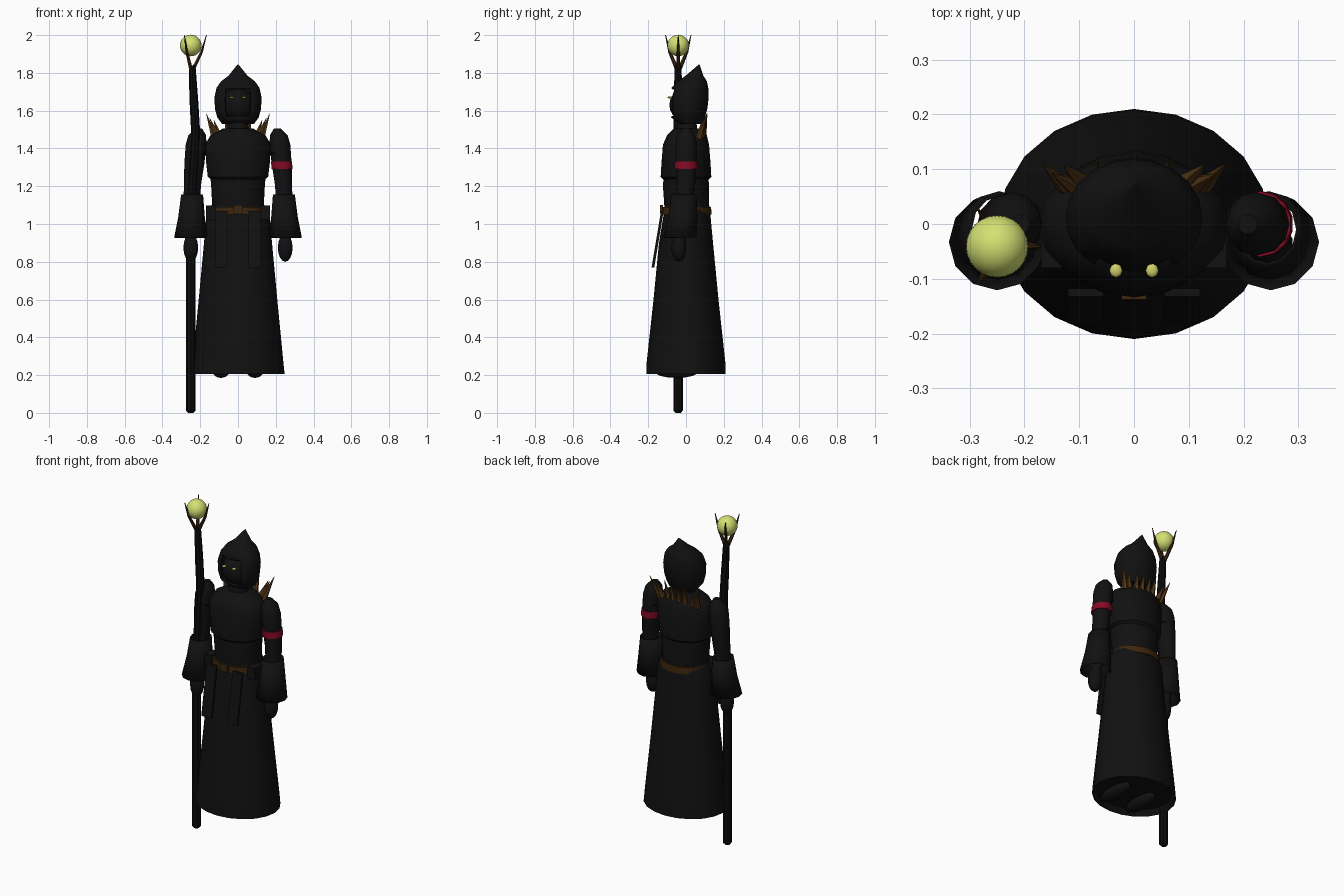
import bpy, bmesh, math
from mathutils import Vector


def material(name, rgb):
    m = bpy.data.materials.new(name)
    m.diffuse_color = (*rgb, 1)
    return m


CLOTH = material("black cloth", (0.0055, 0.0055, 0.0055))
SHADE = material("staff black", (0.0035, 0.0035, 0.0035))
LEATHER = material("brown leather", (0.045, 0.019, 0.004))
HORN = material("brown horn", (0.095, 0.040, 0.009))
RED = material("red band", (0.24, 0.003, 0.018))
GLOW = material("pale yellow green", (0.66, 0.75, 0.17))
EYE = material("yellow eyes", (0.62, 0.62, 0.14))


def finish(bm, name, mat, angle=40):
    bmesh.ops.recalc_face_normals(bm, faces=bm.faces)
    me = bpy.data.meshes.new(name)
    bm.to_mesh(me)
    bm.free()
    me.materials.append(mat)
    ob = bpy.data.objects.new(name, me)
    bpy.context.collection.objects.link(ob)
    if angle:
        bpy.ops.object.select_all(action='DESELECT')
        ob.select_set(True)
        bpy.context.view_layer.objects.active = ob
        bpy.ops.object.shade_smooth_by_angle(angle=math.radians(angle))
    return ob


def loft(name, mat, rings, n=16, caps=True, angle=40, side=1, skip=None):
    """Skin elliptical rings (x, y, z, rx, ry); skip drops faces by centre."""
    bm = bmesh.new()
    rows = []
    for x, y, z, rx, ry in rings:
        rows.append([bm.verts.new((side * (x + rx * math.sin(2 * math.pi * i / n)),
                                   y + ry * math.cos(2 * math.pi * i / n), z))
                     for i in range(n)])
    for a, b in zip(rows, rows[1:]):
        for i in range(n):
            j = (i + 1) % n
            bm.faces.new((a[i], a[j], b[j], b[i]))
    if caps:
        bm.faces.new(rows[0])
        bm.faces.new(rows[-1])
    if skip:
        drop = [f for f in bm.faces if skip(f.calc_center_median())]
        bmesh.ops.delete(bm, geom=drop, context='FACES')
    return finish(bm, name, mat, angle)


def ball(name, mat, centre, size, seg=16, rings=10):
    bm = bmesh.new()
    bmesh.ops.create_uvsphere(bm, u_segments=seg, v_segments=rings, radius=1)
    for v in bm.verts:
        v.co = Vector(centre) + Vector([a * b for a, b in zip(v.co, size)])
    return finish(bm, name, mat, 60)


def box(name, mat, centre, size, shift=0.0):
    """Box whose lower edge is shifted along y by shift."""
    bm = bmesh.new()
    bmesh.ops.create_cube(bm, size=1)
    for v in bm.verts:
        low = v.co.z < 0
        v.co = Vector(centre) + Vector([a * b for a, b in zip(v.co, size)])
        v.co.y += shift if low else 0
    return finish(bm, name, mat, 0)


def spike(name, mat, base, tip, r1, r2=0.001, n=6):
    bm = bmesh.new()
    base, tip = Vector(base), Vector(tip)
    d = tip - base
    bmesh.ops.create_cone(bm, cap_ends=True, segments=n, radius1=r1, radius2=r2, depth=d.length)
    q = Vector((0, 0, 1)).rotation_difference(d)
    for v in bm.verts:
        v.co = q @ v.co + (base + tip) / 2
    return finish(bm, name, mat)


# Long robe skirt with a hem, and the boots under it
loft("robe_skirt", CLOTH, [
    (0, 0, 0.235, 0.22, 0.185), (0, 0, 0.205, 0.247, 0.21), (0, 0, 0.27, 0.24, 0.208),
    (0, 0, 0.60, 0.208, 0.172), (0, 0, 0.90, 0.18, 0.143),
    (0, 0.005, 1.04, 0.168, 0.125), (0, 0.005, 1.10, 0.14, 0.118)], n=20)
for s in (-1, 1):
    ball("boot", CLOTH, (s * 0.09, -0.05, 0.222), (0.045, 0.12, 0.037), 12, 8)

# Torso, chest wrap and neck
loft("torso", CLOTH, [
    (0, 0.005, 1.07, 0.135, 0.118), (0, 0, 1.20, 0.142, 0.122),
    (0, 0, 1.30, 0.15, 0.115), (0, 0, 1.38, 0.15, 0.105)])
loft("chest_wrap", CLOTH, [
    (0, 0, 1.235, 0.14, 0.12), (0, 0, 1.25, 0.16, 0.134), (0, 0, 1.32, 0.168, 0.13),
    (0, 0, 1.42, 0.175, 0.122), (0, 0.005, 1.47, 0.145, 0.105),
    (0, 0.01, 1.505, 0.08, 0.075)])
loft("neck", CLOTH, [(0, 0.005, 1.49, 0.06, 0.055), (0, 0.005, 1.60, 0.045, 0.045)], 12)

# Belt, buckle, pouches and two hanging front strips
loft("belt", LEATHER, [(0, 0.003, 1.05, 0.15, 0.132), (0, 0.003, 1.09, 0.148, 0.130)], 20)
box("buckle", LEATHER, (0, -0.13, 1.077), (0.045, 0.015, 0.045))
for s in (-1, 1):
    box("belt_pouch", CLOTH, (s * 0.145, -0.045, 1.06), (0.05, 0.07, 0.075))
    box("front_strip", CLOTH, (s * 0.088, -0.125, 0.92), (0.065, 0.014, 0.30), -0.05)

# Arms, open flared sleeves and hands
for s in (-1, 1):
    loft("arm", CLOTH, [
        (0.205, 0, 1.37, 0.035, 0.045), (0.205, 0, 1.375, 0.04, 0.05)], 12, side=s)
    loft("upper_arm", CLOTH, [
        (0.25, -0.03, 0.90, 0.028, 0.028), (0.247, -0.012, 1.10, 0.042, 0.045),
        (0.24, 0, 1.22, 0.046, 0.050), (0.231, 0, 1.32, 0.053, 0.056),
        (0.222, 0, 1.42, 0.055, 0.058), (0.216, 0, 1.47, 0.047, 0.048),
        (0.208, 0, 1.505, 0.018, 0.018)], 12, side=s)
    sleeve = loft("sleeve", CLOTH, [
        (0.250, -0.033, 0.928, 0.088, 0.088), (0.246, -0.018, 1.04, 0.070, 0.078),
        (0.243, -0.010, 1.155, 0.058, 0.066)], 12, caps=False, side=s)
    mod = sleeve.modifiers.new("thickness", 'SOLIDIFY')
    mod.thickness = 0.005
    ball("hand", CLOTH, (s * 0.25, -0.038, 0.875), (0.041, 0.04, 0.075), 10, 8)
loft("arm_band", RED, [(0.234, 0, 1.29, 0.057, 0.060), (0.230, 0, 1.33, 0.057, 0.060)], 14)

# Pointed hood with an open front, dark face and eyes
hood = loft("hood", CLOTH, [
    (0, 0.025, 1.53, 0.085, 0.06), (0, 0.01, 1.565, 0.11, 0.09),
    (0, 0.01, 1.61, 0.122, 0.103), (0, 0.012, 1.67, 0.125, 0.108),
    (0, 0.02, 1.72, 0.114, 0.098), (0, 0.034, 1.755, 0.09, 0.077),
    (0, 0.045, 1.785, 0.05, 0.047), (0, 0.07, 1.845, 0.002, 0.002)], 20,
    skip=lambda c: c.y < -0.04 and abs(c.x) < 0.07 and 1.57 < c.z < 1.70)
hood.modifiers.new("thickness", 'SOLIDIFY').thickness = 0.01
ball("face", CLOTH, (0, 0, 1.63), (0.088, 0.088, 0.088))
for s in (-1, 1):
    ball("eye", EYE, (s * 0.033, -0.085, 1.67), (0.012, 0.013, 0.006), 8, 6)

# Horn collar around the back of the neck: base and tip per spike
for s in (-1, 1):
    for bx, by, bz, tx, ty, tz in [
            (0.125, 0.070, 1.455, 0.168, 0.110, 1.585),
            (0.110, 0.070, 1.465, 0.150, 0.092, 1.560),
            (0.100, 0.080, 1.465, 0.128, 0.108, 1.550),
            (0.055, 0.085, 1.460, 0.066, 0.112, 1.585),
            (0.020, 0.090, 1.460, 0.024, 0.112, 1.575)]:
        spike("collar_spike", HORN, (s * bx, by, bz), (s * tx, ty, tz), 0.018)

# Staff with a slight bend, three claw prongs and an orb
loft("staff", SHADE, [
    (-0.25, -0.042, 0.0, 0.014, 0.014), (-0.25, -0.042, 0.012, 0.025, 0.025),
    (-0.25, -0.042, 1.05, 0.025, 0.025), (-0.224, -0.042, 1.48, 0.024, 0.024),
    (-0.234, -0.042, 1.66, 0.023, 0.023), (-0.243, -0.042, 1.84, 0.018, 0.018)], 8)
for k in range(3):
    a = k * 2 * math.pi / 3
    c, s = math.cos(a), math.sin(a)
    points = [(-0.245 + r * c, -0.041 + r * s, z)
              for r, z in ((0.008, 1.82), (0.052, 1.91), (0.078, 2.0))]
    spike("prong_lower", LEATHER, points[0], points[1], 0.011, 0.008)
    spike("prong_tip", LEATHER, points[1], points[2], 0.008, 0.002)
ball("orb", GLOW, (-0.25, -0.041, 1.945), (0.057, 0.057, 0.057), 24, 16)
